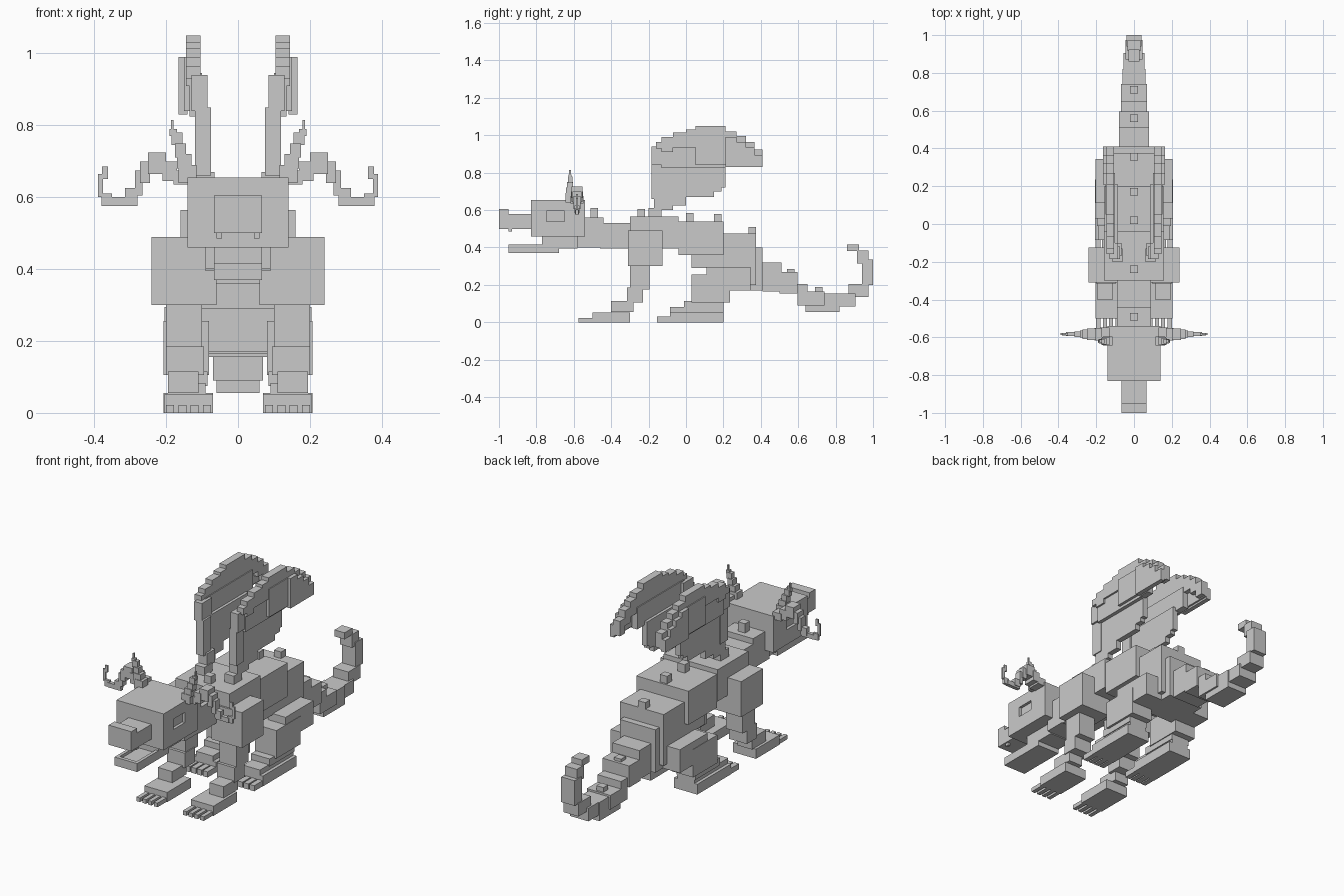
import bpy, bmesh

grey = bpy.data.materials.new("stone grey")
grey.diffuse_color = (0.59, 0.59, 0.59, 1)


def blocks(name, boxes, mirror=False):
    """One object made of boxes given as x0, x1, y0, y1, z0, z1."""
    bm = bmesh.new()
    for x0, x1, y0, y1, z0, z1 in boxes:
        for s in ((1, -1) if mirror else (1,)):
            for v in bmesh.ops.create_cube(bm, size=1)["verts"]:
                v.co.x = s * (x0 + x1) / 2 + v.co.x * (x1 - x0)
                v.co.y = (y0 + y1) / 2 + v.co.y * (y1 - y0)
                v.co.z = (z0 + z1) / 2 + v.co.z * (z1 - z0)
    me = bpy.data.meshes.new(name)
    bm.to_mesh(me)
    bm.free()
    me.materials.append(grey)
    ob = bpy.data.objects.new(name, me)
    bpy.context.collection.objects.link(ob)
    return ob


def central(name, rows):
    """Boxes centred on x = 0, given as half width, y0, y1, z0, z1."""
    return blocks(name, [(-w, w, *r) for w, *r in rows])


# Head with recessed eyes
head = central("head", [(.14, -.83, -.54, .46, .655)])
cutter = blocks("eye_cutter", [(.125, .16, -.745, -.65, .54, .595)], True)
cutter.hide_render = True
cutter.hide_viewport = True
cut = head.modifiers.new("eyes", 'BOOLEAN')
cut.object = cutter
cut.operation = 'DIFFERENCE'
cut.solver = 'EXACT'

# Snout, fangs and open lower jaw with a raised rim
central("snout", [(.067, -1, -.83, .50, .58), (.067, -1, -.95, .58, .605)])
blocks("fangs", [(.045, .06, -.95, -.93, .485, .50)], True)
central("lower_jaw", [(.067, -.95, -.68, .37, .40), (.067, -.95, -.93, .39, .415),
                      (.067, -.77, -.58, .395, .46)])
blocks("jaw_rims", [(.05, .067, -.95, -.68, .39, .415)], True)

# Neck, chest and the back, narrowing step by step
central("neck", [(.09, -.58, -.44, .40, .56), (.09, -.46, -.30, .395, .53)])
central("body", [
    (.16, -.30, -.04, .395, .565), (.155, -.04, .20, .36, .54),
    (.13, .03, .305, .29, .475), (.13, .20, .375, .20, .475),
    (.105, .20, .41, .17, .40)])

# Tapering tail that curls up at the tip
central("tail", [
    (.08, .41, .51, .165, .32), (.08, .50, .595, .155, .27),
    (.07, .595, .65, .09, .205), (.07, .64, .74, .09, .165),
    (.06, .64, .82, .055, .155),
    (.055, .80, .905, .085, .155), (.045, .87, .975, .135, .205),
    (.04, .94, 1.0, .20, .335), (.035, .915, .975, .315, .385),
    (.03, .86, .925, .38, .415)])

# Spine bumps: y centre and top height
central("spine_bumps", [
    (.021, y - .02, y + .02, z - .06, z) for y, z in
    [(-.49, .61), (-.24, .605), (.02, .585), (.17, .58), (.355, .51),
     (.56, .285), (.71, .19)]])

# Front legs, stepping forward down to clawed feet
blocks("shoulders", [(.06, .24, -.31, -.125, .30, .49)], True)
blocks("front_legs", [
    (.10, .20, -.30, -.195, .175, .30), (.095, .20, -.315, -.23, .105, .185),
    (.11, .195, -.40, -.28, .055, .115), (.07, .205, -.50, -.30, 0, .052)], True)
blocks("front_toes", [
    (x, x + .022, -.575, -.50, 0, .022) for x in (.075, .11, .143, .178)], True)

# Hind legs
blocks("thighs", [(.10, .205, .11, .345, .17, .295)], True)
blocks("hind_legs", [
    (.08, .207, .03, .235, .105, .255), (.085, .195, -.01, .20, .075, .115),
    (.09, .19, -.085, .2, .05, .083), (.07, .207, -.085, .2, 0, .055)], True)
blocks("hind_toes", [
    (x, x + .028, -.155, -.085, 0, .03) for x in (.072, .107, .142, .177)], True)

# Wing arm rising from the back
blocks("wing_arms", [
    (.06, .115, -.20, -.13, .55, .61), (.065, .115, -.17, -.10, .60, .67),
    (.075, .12, -.185, -.12, .66, .85), (.085, .13, -.185, -.10, .84, .94),
    (.105, .145, -.16, -.10, .93, .965)], True)

# Wing membrane: stepped columns given as y0, y1, bottom, top;
# the sheet leans outward in layers, sinking towards the rear
columns = [(-.13, -.07, .60, .99), (-.07, 0, .625, 1.015), (0, .05, .67, 1.03),
           (.05, .15, .67, 1.05), (.15, .19, .70, 1.05), (.19, .21, .72, 1.05),
           (.21, .27, .83, 1.02), (.27, .32, .83, .995), (.32, .365, .83, .965),
           (.365, .41, .83, .925)]
membrane = []
for i, (y0, y1, lo, hi) in enumerate(columns):
    if lo < .80:
        membrane.append((.085, .115, y0, y1, lo, .85))
    if i < 7:
        membrane.append((.10, .135, y0, y1, max(lo, .825), .945))
    membrane.append((.105, .145, y0, y1, min(hi - .08, .935), hi))
    if i > 2:
        membrane.append((.13, .15, y0, y1, .84, hi - .06))
    if i > 5:
        membrane.append((.14, .165, y0, y1, .83, hi - .03))
blocks("wing_membranes", membrane, True)

# Curled side horns: x0, x1, z0, z1, half thickness
blocks("curled_horns", [
    (x0, x1, -.583 - t, -.583 + t, z0, z1) for x0, x1, z0, z1, t in [
        (.13, .18, .635, .675, .035), (.17, .21, .645, .70, .033),
        (.20, .25, .665, .725, .03), (.245, .272, .64, .70, .025),
        (.265, .287, .605, .675, .018), (.28, .315, .585, .625, .014),
        (.28, .36, .575, .60, .01), (.35, .38, .575, .61, .007),
        (.375, .39, .60, .665, .005), (.362, .378, .65, .685, .005)]], True)

# Upright horns: x0, x1, z0, z1, half thickness
blocks("upright_horns", [
    (x0, x1, -.62 - t, -.62 + t, z0, z1) for x0, x1, z0, z1, t in [
        (.115, .165, .64, .69, .024), (.13, .17, .68, .72, .021),
        (.145, .175, .71, .75, .017), (.155, .185, .745, .78, .012),
        (.17, .19, .77, .79, .009), (.18, .187, .785, .815, .005)]], True)
